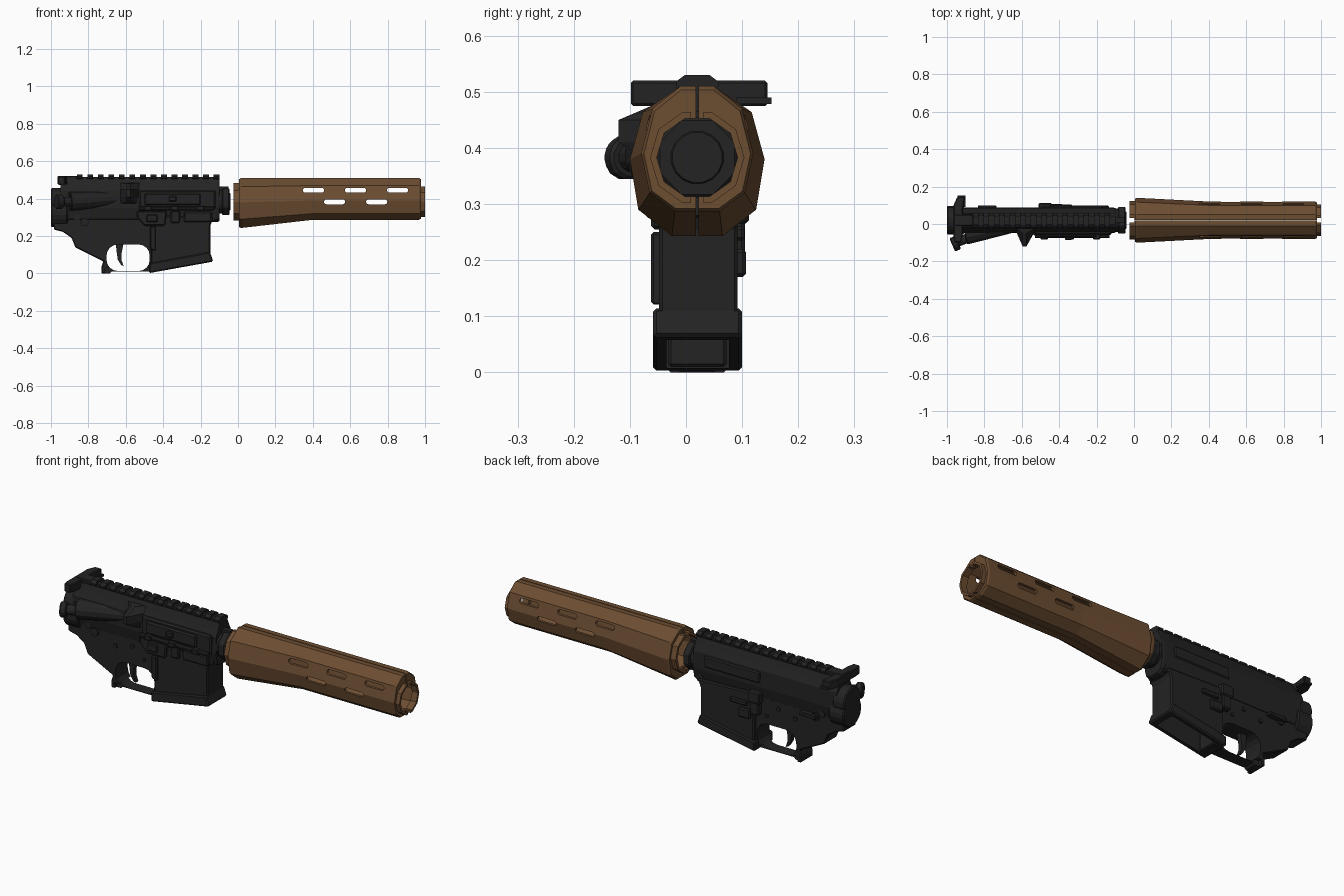
import bpy, bmesh, math
from mathutils import Vector

if "Cube" in bpy.data.objects:
    bpy.data.objects.remove(bpy.data.objects["Cube"])

CY = 0.02   # centre plane of the model
AX = 0.383  # height of the tube axis

def material(name, rgb):
    m = bpy.data.materials.new(name)
    m.diffuse_color = (*rgb, 1)
    m.use_nodes = True
    m.node_tree.nodes["Principled BSDF"].inputs["Base Color"].default_value = m.diffuse_color
    return m

BLACK = material("matte_black", (0.017, 0.017, 0.018))
BROWN = material("warm_brown", (0.15, 0.074, 0.031))

def finish(name, bm, mat, bevel=0):
    bmesh.ops.recalc_face_normals(bm, faces=bm.faces)
    me = bpy.data.meshes.new(name)
    bm.to_mesh(me)
    bm.free()
    ob = bpy.data.objects.new(name, me)
    bpy.context.collection.objects.link(ob)
    if mat:
        me.materials.append(mat)
    if bevel:
        b = ob.modifiers.new("bevel", 'BEVEL')
        b.width, b.segments, b.limit_method = bevel, 1, 'ANGLE'
    return ob

def loft(name, rings, mat, bevel=0, closed=False):
    """Skin a list of equal-length point rings; cap the ends or close into a torus."""
    bm = bmesh.new()
    vs = [[bm.verts.new(p) for p in r] for r in rings]
    n = len(vs[0])
    pairs = list(zip(vs, vs[1:])) + ([(vs[-1], vs[0])] if closed else [])
    for a, b in pairs:
        for i in range(n):
            bm.faces.new((a[i], a[(i + 1) % n], b[(i + 1) % n], b[i]))
    if not closed:
        bm.faces.new(vs[0])
        bm.faces.new(vs[-1])
    return finish(name, bm, mat, bevel)

def slab(name, pts, y0, y1, mat=BLACK, bevel=0):
    """Side profile (x, z) pushed across y."""
    return loft(name, [[(x, y, z) for x, z in pts] for y in (y0, y1)], mat, bevel)

def box(name, x0, x1, y0, y1, z0, z1, mat=BLACK, bevel=0):
    return slab(name, [(x0, z0), (x1, z0), (x1, z1), (x0, z1)], y0, y1, mat, bevel)

def rod(name, a, b, r0, r1=None, n=12, mat=BLACK, bevel=0):
    a, b = Vector(a), Vector(b)
    q = (b - a).to_track_quat('Z', 'Y')
    def ring(c, r):
        return [c + q @ Vector((r * math.cos((i + .5) * math.tau / n), r * math.sin((i + .5) * math.tau / n), 0))
                for i in range(n)]
    return loft(name, [ring(a, r0), ring(b, r0 if r1 is None else r1)], mat, bevel)

def rounded(x0, x1, z0, z1, r, n=5):
    pts = []
    for k, (cx, cz) in enumerate([(x1 - r, z1 - r), (x0 + r, z1 - r), (x0 + r, z0 + r), (x1 - r, z0 + r)]):
        for i in range(n):
            t = (k + i / (n - 1)) * math.pi / 2
            pts.append((cx + r * math.cos(t), cz + r * math.sin(t)))
    return pts

def cut(ob, cutters):
    for c in cutters:
        m = ob.modifiers.new("cut", 'BOOLEAN')
        m.operation, m.solver, m.object = 'DIFFERENCE', 'EXACT', c
    dg = bpy.context.evaluated_depsgraph_get()
    me = bpy.data.meshes.new_from_object(ob.evaluated_get(dg))
    ob.modifiers.clear()
    ob.data = me
    for c in cutters:
        bpy.data.objects.remove(c)

# ---- handguard: ten-sided hollow shell with collars ----
REAR = [(.03, .51), (.097, .464), (.12, .38), (.105, .29), (.045, .243)]
FORE = [(.03, .51), (.08, .47), (.1, .39), (.085, .32), (.04, .287)]

def section(x, half, k=1):
    full = half + [(-d, z) for d, z in reversed(half)]
    return [(x, CY + d * k, AX + (z - AX) * k) for d, z in full]

def decagon(x, r):
    angs = [math.radians(a) for a in (72, 36, 0, -36, -72)]
    half = [(r * math.cos(a), AX + r * math.sin(a)) for a in angs]
    half = [(r * d, AX + r * z) for d, z in [(.3, .97), (.82, .6), (1, 0), (.82, -.6), (.3, -.97)]]
    return section(x, half)

guard = loft("handguard", [
    decagon(-.025, .103), decagon(.005, .103), section(.005, REAR, .95), section(.015, REAR),
    section(.4, FORE), section(.968, FORE), section(.978, FORE, .95), decagon(.978, .084), decagon(1, .084),
    decagon(1, .072), decagon(.965, .072), section(.96, FORE, .86), section(.4, FORE, .86),
    section(.02, REAR, .87), decagon(.015, .088), decagon(-.025, .088)], BROWN, closed=True)
cutters = [slab("slot_cutter", rounded(x, x + .113, z - .013, z + .013, .0125), -.4, .4, None)
           for x, z in [(.347, .445), (.572, .445), (.797, .445), (.46, .383), (.685, .383)]]
cutters += [box("gap_cutter", x0, x1, CY - w, CY + w, z0, z1, None) for x0, x1, w, z0, z1 in
            [(-.1, .004, .011, .2, .6), (.979, 1.1, .011, .2, .6), (-.2, 1.2, .002, .1, .7)]]
cut(guard, cutters)

# ---- upper receiver ----
UP = [(.035, .505), (.05, .47), (.065, .44), (.068, .35), (.055, .29), (.03, .275)]
loft("upper_receiver", [section(-.95, UP, .96), section(-.93, UP), section(-.11, UP), section(-.10, UP, .96)], BLACK)
box("rail_base", -.87, -.10, CY - .028, CY + .028, .49, .517)
for i in range(14):
    x = -.862 + i * .0563
    loft("rail_tooth", [[(px, CY + d, z) for d, z in
                         [(.022, .53), (.038, .518), (.038, .51), (.025, .498),
                          (-.025, .498), (-.038, .51), (-.038, .518), (-.022, .53)]]
                        for px in (x, x + .031)], BLACK)
# barrel nut and threaded end
rod("barrel_neck", (-.12, CY, AX), (-.08, CY, AX), .064, n=16)
rod("barrel_nut", (-.085, CY, AX), (-.045, CY, AX), .077, n=8, bevel=.005)
box("nut_tab", -.1, -.05, CY - .014, CY + .014, .44, .465)
rod("barrel_face", (-.05, CY, AX), (-.04, CY, AX), .05, .045, n=16)

# charging handle with side latch
box("charging_handle", -.96, -.86, CY - .03, CY + .03, .472, .522, bevel=.004)
loft("charging_bar", [[(x, y, z) for x, y in [(-.965, -.07), (-.965, .10), (-.945, .145), (-.905, .145),
                                            (-.915, .08), (-.915, -.05), (-.925, -.098), (-.96, -.098)]]
                      for z in (.475, .52)], BLACK, .004)
box("charging_latch", -.945, -.9, .09, .152, .478, .49)

# forward assist: angled housing and button
rod("assist_housing", (-.6, .0, .405), (-.9, -.06, .385), .035, .052, bevel=.004)
rod("assist_neck", (-.89, -.075, .383), (-.95, -.1, .383), .026)
rod("assist_button", (-.94, -.098, .383), (-.972, -.112, .383), .04, bevel=.006)

# shell deflector, port door, hinge
loft("deflector", [[(-.635, y0, z0), (-.595, y1, z0 + s), (-.575, y1, z0 + s), (-.525, y0, z0)]
                   for z0, s, y0, y1 in [(.37, .012, -.03, -.075), (.41, 0, -.03, -.12),
                                         (.45, 0, -.03, -.12), (.485, -.005, -.02, -.05)]], BLACK)
box("port_frame", -.53, -.12, -.06, -.03, .345, .445, bevel=.008)
box("port_door", -.5, -.2, -.072, -.05, .365, .43, bevel=.007)
box("door_latch", -.37, -.33, -.085, -.06, .385, .415, bevel=.005)
rod("door_hinge", (-.53, -.066, .348), (-.13, -.066, .348), .011, n=8)
for i in range(3):
    box("hinge_knuckle", -.5 + i * .14, -.46 + i * .14, -.082, -.05, .335, .362, bevel=.004)

# ---- lower receiver ----
lower = slab("lower_receiver", [
    (-.985, .42), (-.985, .235), (-.935, .222), (-.89, .19), (-.87, .14), (-.72, .065), (-.73, .035),
    (-.73, .0), (-.68, .0), (-.68, .01), (-.42, .01), (-.42, .29), (-.12, .29), (-.12, .335), (-.8, .335), (-.88, .42)],
    CY - .052, CY + .052, BLACK, .006)
cut(lower, [slab("guard_cutter", rounded(-.703, -.472, .013, .155, .06), -.3, .3, None),
            box("guard_side_a", -.71, -.46, -.3, CY - .032, -.02, .03, None),
            box("guard_side_b", -.71, -.46, CY + .032, .3, -.02, .03, None)])
rod("rear_ring", (-1, CY, .325), (-.91, CY, .325), .078, n=20, bevel=.006)
rod("rear_socket", (-1, CY, .385), (-.93, CY, .385), .073, n=20, bevel=.006)

# magazine well: hollow, flared at the slanted mouth
well = slab("magazine_well", [(-.465, .31), (-.465, .03), (-.148, .085), (-.148, .255), (-.13, .3)],
            CY - .068, CY + .072, BLACK, .006)
flare = slab("well_flare", [(-.475, .055), (-.475, .002), (-.135, .063), (-.135, .072), (-.15, .115)],
             CY - .079, CY + .08, BLACK, .006)
for ob in (well, flare):
    cut(ob, [box("well_cutter", -.445, -.165, CY - .055, CY + .057, -.1, .26, None)])

# trigger
slab("trigger", [(-.655, .17), (-.648, .11), (-.643, .075), (-.625, .045), (-.612, .04),
                 (-.624, .075), (-.622, .11), (-.61, .17)], CY - .012, CY + .012)

# right-side fence and release button
slab("release_fence", [(-.54, .335), (-.54, .3), (-.5, .255), (-.39, .255), (-.38, .335)], -.062, .0, BLACK, .006)
box("release_button", -.49, -.43, -.072, -.05, .275, .315, bevel=.005)
box("well_boss", -.36, -.31, -.06, .0, .27, .335, bevel=.006)
box("well_rib", -.29, -.14, -.058, .0, .275, .33, bevel=.006)
slab("well_front_rib", [(-.47, .25), (-.47, .13), (-.44, .12), (-.44, .25)], -.062, -.03, BLACK, .004)

# left-side bolt catch, release lever, selector
box("bolt_catch", -.5, -.45, .07, .105, .2, .3, bevel=.006)
box("catch_paddle", -.51, -.44, .07, .112, .265, .325, bevel=.006)
box("release_lever", -.43, -.33, .08, .104, .235, .26, bevel=.005)
box("left_boss", -.45, -.38, .08, .107, .17, .22, bevel=.006)
box("left_panel", -.5, -.17, .07, .093, .37, .43, bevel=.006)
rod("selector_hub", (-.82, -.045, .275), (-.82, .085, .275), .022)
slab("selector_lever", [(-.835, .265), (-.735, .27), (-.735, .287), (-.835, .292)], .07, .1, BLACK, .004)

# cross pins
for x, z, r in [(-.86, .3, .018), (-.7, .23, .011), (-.6, .255, .011), (-.14, .3, .022), (-.53, .2, .009)]:
    rod("cross_pin", (x, CY - .06, z), (x, CY + .062, z), r, n=10)
